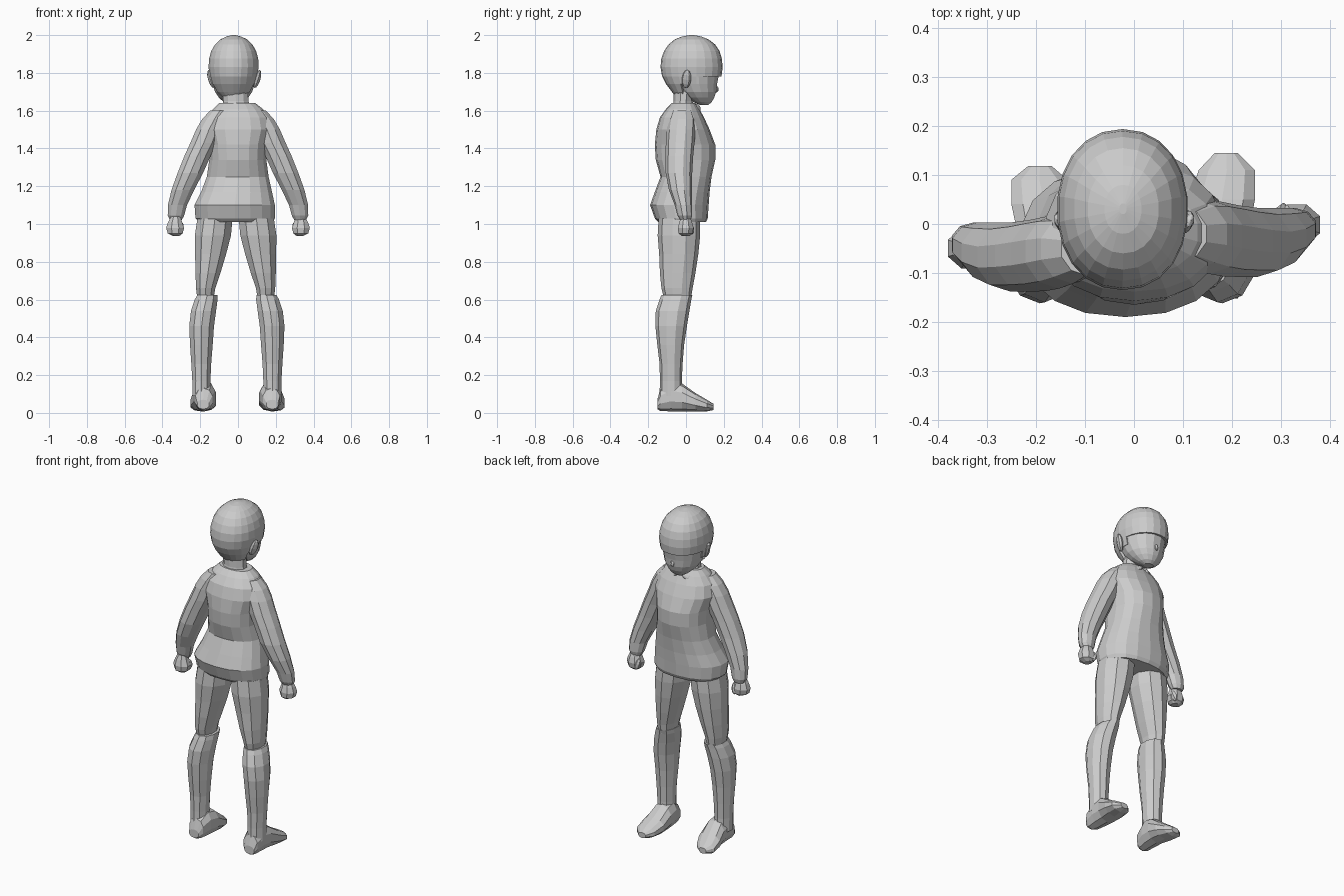
import bpy, bmesh, math


def loft(name, rings, n=10, axis='Z', power=1.0, cut=None):
    """Skin a stack of elliptical rings: (position on axis, a_min, a_max, b_min, b_max)."""
    bm = bmesh.new()
    angles = [2 * math.pi * (i + 0.5) / n for i in range(n)]
    shape = [[math.copysign(abs(f(t)) ** power, f(t)) for t in angles] for f in (math.cos, math.sin)]
    shape = [[v / max(col) for v in col] for col in shape]
    loops = []
    for p, a0, a1, b0, b1 in rings:
        loop = []
        for c, s in zip(*shape):
            a = (a0 + a1) / 2 + (a1 - a0) / 2 * c
            b = (b0 + b1) / 2 + (b1 - b0) / 2 * s
            loop.append(bm.verts.new((a, b, p) if axis == 'Z' else (a, p, b)))
        loops.append(loop)
    for lo, hi in zip(loops, loops[1:]):
        for i in range(n):
            j = (i + 1) % n
            bm.faces.new((lo[i], lo[j], hi[j], hi[i]))
    bm.faces.new(loops[0])
    bm.faces.new(loops[-1])
    bmesh.ops.recalc_face_normals(bm, faces=bm.faces[:])
    if cut:
        gone = [f for f in bm.faces if cut(f.calc_center_median())]
        bmesh.ops.delete(bm, geom=gone, context='FACES')
    return finish(name, bm)


def finish(name, bm):
    me = bpy.data.meshes.new(name)
    bm.to_mesh(me)
    bm.free()
    ob = bpy.data.objects.new(name, me)
    bpy.context.collection.objects.link(ob)
    return ob


def blob(name, loc, size, rot=(0, 0, 0), seg=8):
    bm = bmesh.new()
    bmesh.ops.create_uvsphere(bm, u_segments=seg, v_segments=6, radius=1)
    bmesh.ops.scale(bm, vec=size, verts=bm.verts)
    ob = finish(name, bm)
    ob.location, ob.rotation_euler = loc, rot
    return ob


def modify(ob, kind, **settings):
    m = ob.modifiers.new(kind.title(), kind)
    for k, v in settings.items():
        setattr(m, k, v)
    bpy.context.view_layer.objects.active = ob
    bpy.ops.object.modifier_apply(modifier=m.name)


def place(rings, side, dx=0, dy=0):
    """Move rings described for the +x limb to either side."""
    return [(z, *sorted((side * a0 + dx, side * a1 + dx)), b0 + dy, b1 + dy)
            for z, a0, a1, b0, b1 in rings]


# sweater body, hem to neckline
sweater = loft('sweater', [
    (1.01, -.205, .185, -.145, .105), (1.03, -.225, .195, -.165, .115),
    (1.10, -.23, .195, -.19, .12), (1.17, -.195, .18, -.165, .125),
    (1.25, -.165, .162, -.135, .135), (1.34, -.152, .15, -.16, .155),
    (1.42, -.155, .155, -.165, .155), (1.50, -.18, .18, -.157, .125),
    (1.565, -.165, .165, -.138, .095), (1.61, -.13, .13, -.105, .07),
    (1.64, -.1, .092, -.075, .05)], n=18, power=.9)

# sleeves, fused into the sweater
sleeve = [
    (1.02, .298, .36, -.03, .025), (1.045, .285, .372, -.045, .033),
    (1.10, .27, .371, -.06, .033), (1.18, .232, .352, -.09, .033),
    (1.27, .185, .32, -.108, .033), (1.36, .145, .284, -.108, .038),
    (1.43, .11, .252, -.107, .045), (1.50, .085, .222, -.102, .05),
    (1.555, .06, .19, -.092, .05), (1.60, .045, .148, -.075, .035)]
for side, dy in ((1, 0), (-1, -.03)):
    arm = loft('sleeve', place(sleeve, side, 0, dy), n=10)
    modify(sweater, 'BOOLEAN', operation='UNION', solver='EXACT', object=arm)
    bpy.data.objects.remove(arm)

# collar points at the front of the neck
for side in (-1, 1):
    blob('collar_flap', (side * .045 - .01, .052, 1.605), (.05, .014, .025),
         (.7, side * .5, -side * .35), 6)

# limbs on both sides
thigh = [
    (.60, .105, .19, -.115, .025), (.66, .095, .197, -.13, .035),
    (.74, .068, .2, -.138, .05), (.84, .038, .202, -.142, .065),
    (.94, .012, .203, -.15, .075), (1.03, .004, .19, -.145, .075)]
shin = [
    (.09, .135, .23, -.14, -.02), (.17, .134, .23, -.138, -.022),
    (.26, .13, .235, -.14, -.018), (.36, .122, .242, -.152, -.01),
    (.46, .115, .246, -.162, .005), (.54, .104, .237, -.16, .018),
    (.60, .096, .217, -.14, .028), (.625, .098, .203, -.13, .034)]
foot = [
    (-.152, .15, .212, .02, .07), (-.135, .132, .222, .01, .13),
    (-.08, .118, .23, .008, .17), (-.02, .112, .234, .008, .155),
    (.05, .112, .247, .008, .105), (.11, .132, .247, .008, .07),
    (.145, .165, .212, .015, .048)]
hand = [
    (.937, .31, .345, -.022, .02), (.95, .293, .372, -.04, .035),
    (.98, .285, .38, -.043, .04), (1.01, .296, .37, -.035, .032),
    (1.04, .305, .355, -.025, .02)]
for side, label in ((1, 'right'), (-1, 'left')):
    left = side < 0
    lx, ay = (-.012 if left else 0), (-.048 if left else 0)
    loft(label + '_thigh', place(thigh, side, -.025 if left else 0), n=10)
    loft(label + '_lower_leg', place(shin, side, lx), n=10)
    toes = [(y * (.82 if left and y > 0 else 1),
             *sorted((side * a0 + lx * .3, side * a1 + lx * .3)), z0, z1)
            for y, a0, a1, z0, z1 in foot]
    loft(label + '_foot', toes, n=10, axis='Y', power=.9)
    loft(label + '_hand', place(hand, side, 0, ay), n=8)
    blob(label + '_thumb', (side * .303, .022 + ay, .975), (.016, .02, .034),
         (.3, side * -.2, 0), 6)

# neck
loft('neck', [(1.60, -.085, .065, -.075, .045), (1.65, -.078, .056, -.065, .035),
              (1.72, -.08, .05, -.065, .045)], n=10)

# face and jaw
loft('face', [
    (1.63, -.05, .005, .075, .118), (1.645, -.075, .03, .04, .135),
    (1.67, -.102, .055, -.005, .15), (1.70, -.122, .075, -.04, .16),
    (1.74, -.135, .088, -.07, .164), (1.78, -.142, .095, -.09, .172),
    (1.84, -.14, .093, -.1, .172)], n=16)
blob('nose', (-.023, .158, 1.716), (.013, .014, .02), (.3, 0, 0), 6)

# hair cap with an open front and side locks reaching the ears
hair = loft('hair_cap', [
    (1.675, -.09, .045, -.055, .09), (1.70, -.118, .07, -.075, .13),
    (1.74, -.14, .092, -.105, .17), (1.782, -.15, .102, -.127, .188),
    (1.83, -.156, .109, -.135, .194), (1.875, -.153, .107, -.131, .19),
    (1.915, -.142, .096, -.116, .178), (1.95, -.122, .077, -.093, .155),
    (1.977, -.094, .05, -.06, .12), (1.993, -.06, .015, -.02, .08),
    (2.0, -.03, -.015, .02, .042)], n=22, power=.93,
    cut=lambda c: (c.z < 1.74 and c.y > -.01) or (c.z < 1.782 and c.y > .06))
modify(hair, 'SOLIDIFY', thickness=.014, offset=-1)

# ears
for side in (-1, 1):
    blob('ear', (-.02 + side * .122, .003, 1.768), (.016, .026, .05),
         (-.2, side * .25, side * -.35))
